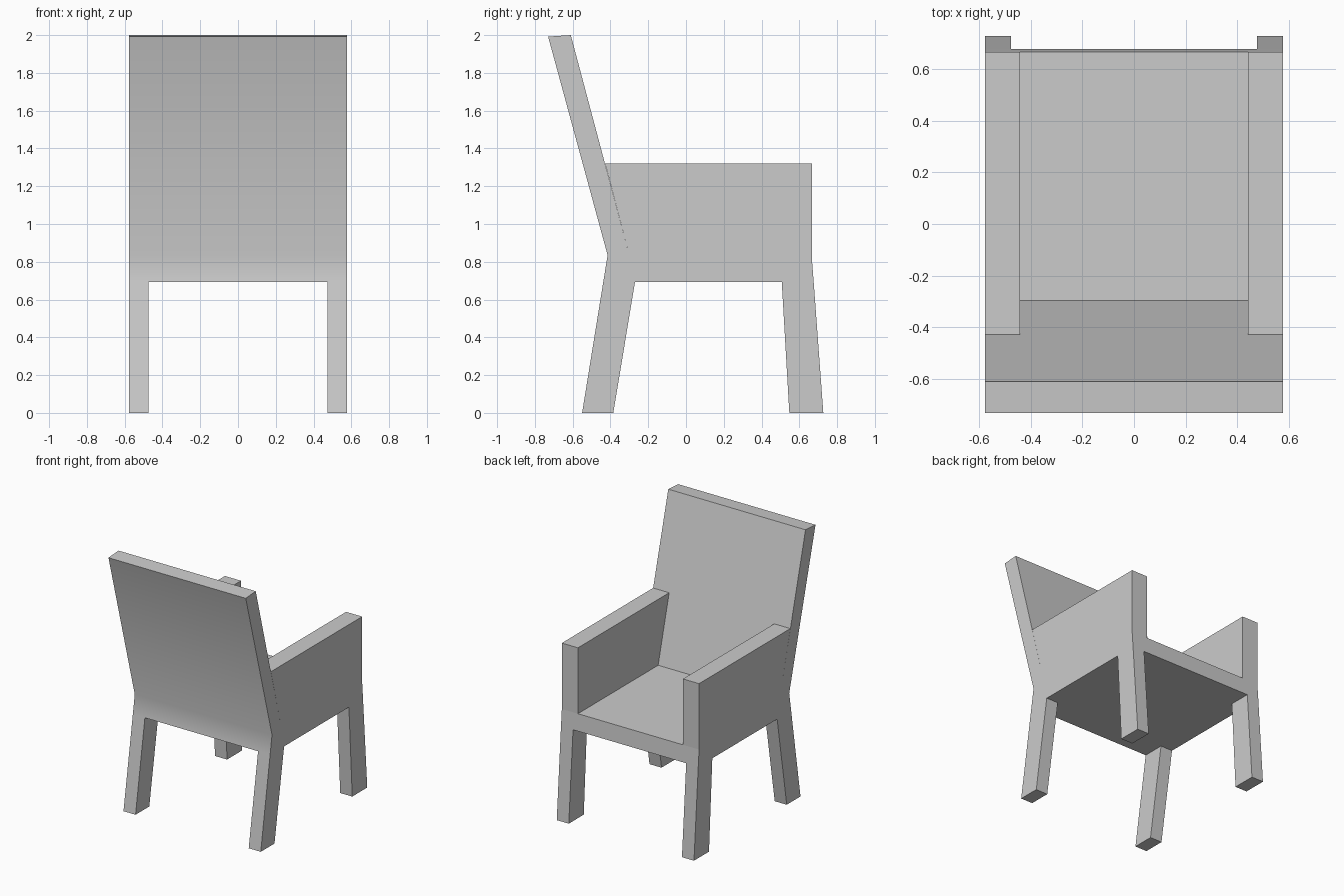
import bpy, bmesh, math

if "Cube" in bpy.data.objects:
    bpy.data.objects.remove(bpy.data.objects["Cube"])


def extrude_profile(name, profile, x0, x1, mirror=False):
    """Extrude a (y, z) side profile from x0 to x1, optionally mirrored across x."""
    bm = bmesh.new()
    face = bm.faces.new([bm.verts.new((x0, y, z)) for y, z in profile])
    ext = bmesh.ops.extrude_face_region(bm, geom=[face])
    moved = [g for g in ext["geom"] if isinstance(g, bmesh.types.BMVert)]
    bmesh.ops.translate(bm, verts=moved, vec=(x1 - x0, 0, 0))
    bmesh.ops.recalc_face_normals(bm, faces=bm.faces[:])
    mesh = bpy.data.meshes.new(name)
    bm.to_mesh(mesh)
    bm.free()
    obj = bpy.data.objects.new(name, mesh)
    bpy.context.collection.objects.link(obj)
    if mirror:
        mod = obj.modifiers.new("mirror", "MIRROR")
        mod.use_axis[0] = True
        mod.use_mirror_merge = False
    return obj


W = 0.576          # half width of the chair
SEAT, UNDER = 0.82, 0.693
ARM_TOP = 1.32

# Seat slab and leaning backrest share one continuous side profile
body = extrude_profile("seat_and_backrest", [
    (-0.438, UNDER), (0.676, UNDER), (0.666, SEAT), (-0.296, SEAT),
    (-0.61, 2.0), (-0.73, 1.992), (-0.415, 0.835)], -W, W)

# Solid side arms, fitted against the backrest slope
extrude_profile("armrests", [
    (-0.296, SEAT), (0.666, SEAT), (0.666, ARM_TOP), (-0.428, ARM_TOP)],
    0.441, W, mirror=True)

# Splayed legs
extrude_profile("back_legs", [
    (-0.55, 0), (-0.385, 0), (-0.27, UNDER), (-0.438, UNDER)],
    0.475, W, mirror=True)
extrude_profile("front_legs", [
    (0.547, 0), (0.727, 0), (0.676, UNDER), (0.507, UNDER)],
    0.475, W, mirror=True)

# Soft bend where the backrest meets the seat
bpy.context.view_layer.objects.active = body
body.select_set(True)
bpy.ops.object.shade_smooth_by_angle(angle=math.radians(30))
